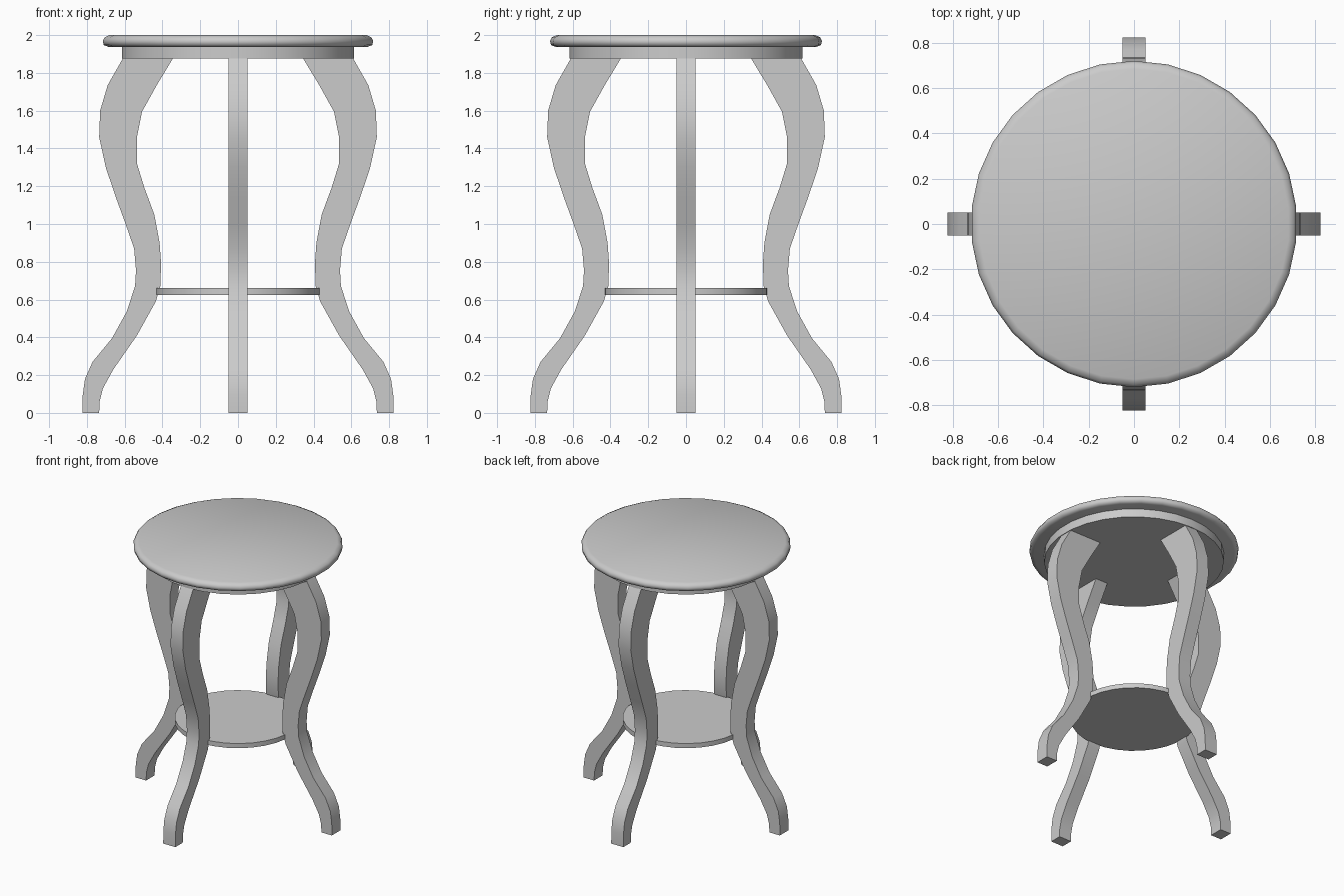
import bpy
import bmesh
import math

old = bpy.data.objects.get("Cube")
if old:
    bpy.data.objects.remove(old, do_unlink=True)

SIDES = 30
HALF_LEG = 0.051

# One flat grey for the whole table
grey = bpy.data.materials.new("light grey")
grey.use_nodes = True
colour = (0.6, 0.6, 0.6, 1.0)
grey.diffuse_color = colour
grey.node_tree.nodes["Principled BSDF"].inputs["Base Color"].default_value = colour


def finish(bm, name, angle):
    """Turn a bmesh into a named, smooth-shaded object."""
    bmesh.ops.recalc_face_normals(bm, faces=bm.faces)
    mesh = bpy.data.meshes.new(name)
    bm.to_mesh(mesh)
    bm.free()
    mesh.materials.append(grey)
    obj = bpy.data.objects.new(name, mesh)
    bpy.context.collection.objects.link(obj)
    bpy.ops.object.select_all(action='DESELECT')
    obj.select_set(True)
    bpy.context.view_layer.objects.active = obj
    bpy.ops.object.shade_smooth_by_angle(angle=math.radians(angle))
    return obj


def turned_disc(name, profile, angle=40):
    """Revolve (radius, height) points about z and cap both ends."""
    bm = bmesh.new()
    rings = []
    for radius, z in profile:
        ring = []
        for i in range(SIDES):
            a = math.tau * i / SIDES
            ring.append(bm.verts.new((radius * math.sin(a), radius * math.cos(a), z)))
        rings.append(ring)
    for low, high in zip(rings, rings[1:]):
        for i in range(SIDES):
            j = (i + 1) % SIDES
            bm.faces.new((low[i], low[j], high[j], high[i]))
    bm.faces.new(rings[0])
    bm.faces.new(rings[-1])
    return finish(bm, name, angle)


def curved_leg(name, stations, turn):
    """Square-edged leg through paired outer and inner points, turned about z."""
    bm = bmesh.new()
    c, s = math.cos(turn), math.sin(turn)

    def vert(x, y, z):
        return bm.verts.new((c * x - s * y, s * x + c * y, z))

    sections = []
    for outer_x, outer_z, inner_x, inner_z in stations:
        sections.append((vert(outer_x, -HALF_LEG, outer_z),
                         vert(outer_x, HALF_LEG, outer_z),
                         vert(inner_x, HALF_LEG, inner_z),
                         vert(inner_x, -HALF_LEG, inner_z)))
    for a, b in zip(sections, sections[1:]):
        for i in range(len(a)):
            j = (i + 1) % len(a)
            bm.faces.new((a[i], a[j], b[j], b[i]))
    bm.faces.new(sections[0])
    bm.faces.new(sections[-1])
    return finish(bm, name, 35)


# Round top with a softened rim
turned_disc("table_top", [(0.69, 1.938), (0.715, 1.947), (0.72, 1.97),
                          (0.71, 1.988), (0.685, 2.0)], 60)

# Apron under the top, and the lower shelf
turned_disc("apron", [(0.618, 1.875), (0.618, 1.94)])
turned_disc("lower_shelf", [(0.435, 0.625), (0.435, 0.66)])

# Leg outline from top to foot: outer x, outer z, inner x, inner z
LEG = [
    (0.61, 1.876, 0.345, 1.876),
    (0.69, 1.735, 0.43, 1.735),
    (0.73, 1.6, 0.508, 1.595),
    (0.735, 1.46, 0.535, 1.46),
    (0.7, 1.3, 0.535, 1.32),
    (0.65, 1.15, 0.495, 1.19),
    (0.595, 1.0, 0.443, 1.05),
    (0.55, 0.87, 0.415, 0.9),
    (0.54, 0.755, 0.408, 0.8),
    (0.545, 0.67, 0.41, 0.675),
    (0.59, 0.535, 0.435, 0.59),
    (0.667, 0.395, 0.535, 0.41),
    (0.77, 0.27, 0.66, 0.23),
    (0.81, 0.18, 0.715, 0.13),
    (0.822, 0.095, 0.733, 0.06),
    (0.823, 0, 0.735, 0),
]

# Four legs, a quarter turn apart
for k, side in enumerate(("left", "back", "right", "front")):
    curved_leg(side + "_leg", LEG, k * math.pi / 2)
